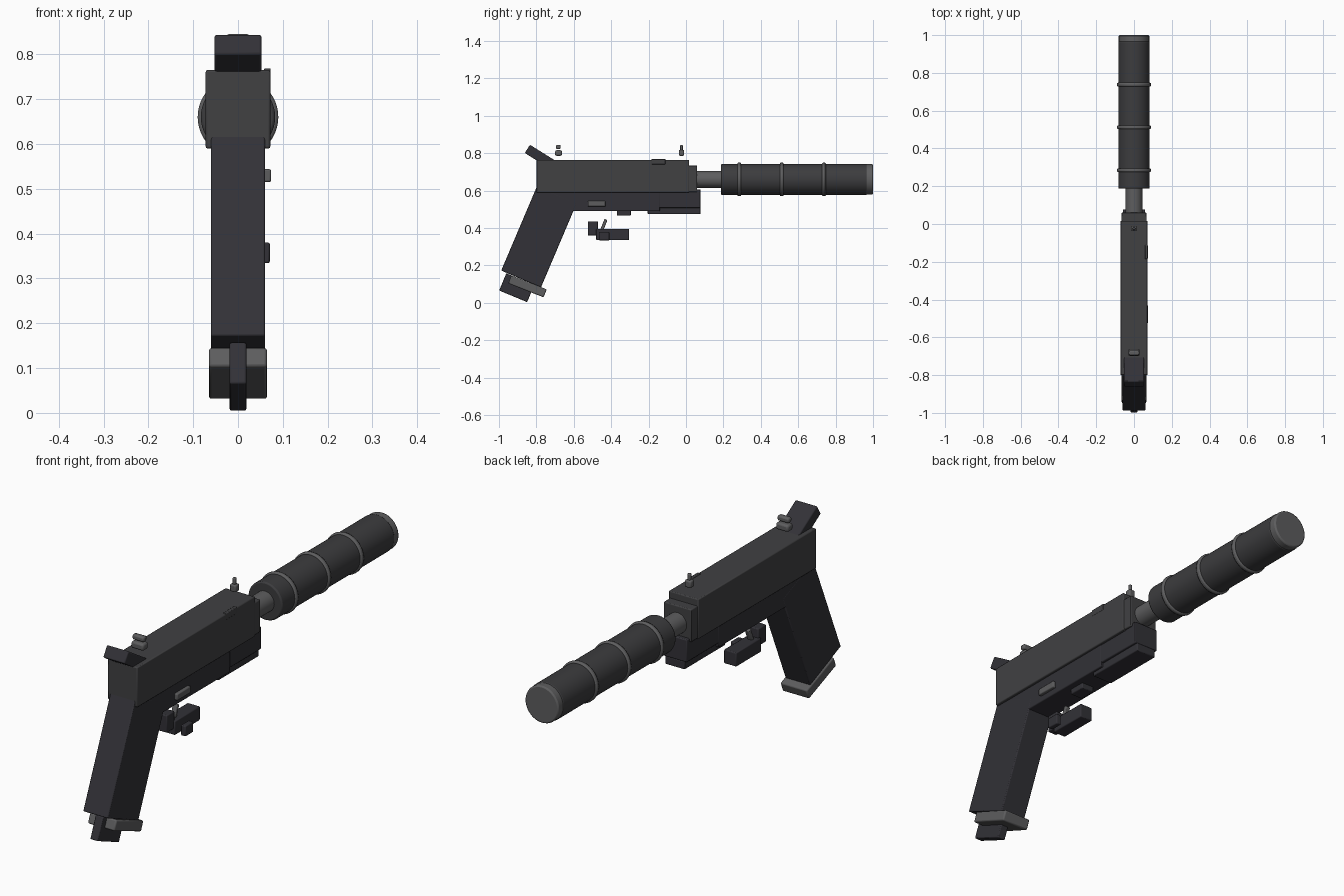
import bpy, math

if "Cube" in bpy.data.objects:
    bpy.data.objects.remove(bpy.data.objects["Cube"])


def material(name, r, g, b):
    m = bpy.data.materials.new(name)
    m.diffuse_color = (r, g, b, 1)
    m.use_nodes = True
    m.node_tree.nodes["Principled BSDF"].inputs["Base Color"].default_value = m.diffuse_color
    return m


STEEL = material("dark_steel", 0.052, 0.052, 0.055)
POLYMER = material("black_polymer", 0.032, 0.031, 0.038)
TUBE = material("tube_black", 0.045, 0.045, 0.048)
METAL = material("grey_metal", 0.11, 0.11, 0.113)


def finish(ob, name, mat, bevel):
    ob.name = name
    ob.data.materials.append(mat)
    if bevel:
        mod = ob.modifiers.new("bevel", 'BEVEL')
        mod.width, mod.segments = bevel, 2
        mod.limit_method = 'ANGLE'
        mod.angle_limit = math.radians(40)
    bpy.ops.object.shade_smooth_by_angle(angle=math.radians(35))
    return ob


def box(name, x, y, z, mat, bevel=0.004):
    """Box from (min, max) ranges."""
    return tilted(name, [(a[0] + a[1]) / 2 for a in (x, y, z)],
                  [a[1] - a[0] for a in (x, y, z)], 0, mat, bevel)


def tilted(name, centre, size, deg, mat, bevel=0.004):
    """Box leaning about the x axis."""
    bpy.ops.mesh.primitive_cube_add(size=1, location=centre)
    ob = bpy.context.object
    ob.scale = size
    bpy.ops.object.transform_apply(location=False, rotation=False, scale=True)
    ob.rotation_euler.x = math.radians(deg)
    return finish(ob, name, mat, bevel)


def tube(name, y0, y1, r, mat, bevel=0.004, z=0.66):
    """Cylinder along y."""
    bpy.ops.mesh.primitive_cylinder_add(vertices=48, radius=r, depth=y1 - y0,
                                        location=(0, (y0 + y1) / 2, z),
                                        rotation=(math.pi / 2, 0, 0))
    return finish(bpy.context.object, name, mat, bevel)


def sym(w):
    return (-w, w)


# Slide and its front block
box("slide", sym(0.072), (-0.80, 0.017), (0.59, 0.765), STEEL)
box("slide_nose", sym(0.067), (0.0, 0.06), (0.592, 0.735), STEEL)
box("side_port", (0.058, 0.073), (-0.185, -0.11), (0.74, 0.769), STEEL, 0.003)

# Frame, dust cover and accessory rail
box("frame", sym(0.06), (-0.78, -0.14), (0.49, 0.60), POLYMER)
box("dust_cover", sym(0.058), (-0.147, 0.078), (0.508, 0.607), POLYMER)
box("rail", sym(0.048), (-0.205, 0.078), (0.474, 0.51), POLYMER)
box("under_lug", sym(0.03), (-0.37, -0.295), (0.467, 0.50), POLYMER)
box("side_lever", (0.05, 0.074), (-0.525, -0.43), (0.515, 0.544), METAL)

# Grip with base plate and bottom tab
tilted("grip", (0, -0.786, 0.353), (0.121, 0.231, 0.49), -23, POLYMER)
tilted("base_plate", (0, -0.8475, 0.088), (0.13, 0.203, 0.046), -21.5, METAL, 0.006)
tilted("bottom_tab", (0, -0.905, 0.081), (0.037, 0.162, 0.10), -22.5, POLYMER)

# Rear spur
tilted("rear_spur", (0, -0.776, 0.778), (0.105, 0.17, 0.052), -32, POLYMER, 0.005)

# Guard parts and trigger
box("guard_bar", sym(0.03), (-0.48, -0.305), (0.335, 0.396), POLYMER)
box("guard_rear", sym(0.022), (-0.525, -0.47), (0.36, 0.436), POLYMER)
box("side_button", (0.048, 0.071), (-0.465, -0.41), (0.334, 0.38), POLYMER)
tilted("trigger", (0, -0.44, 0.415), (0.022, 0.017, 0.066), -22, METAL)

# Sights
box("rear_sight_base", sym(0.03), (-0.70, -0.663), (0.786, 0.816), METAL, 0.008)
box("rear_sight_top", sym(0.028), (-0.695, -0.67), (0.822, 0.845), METAL, 0.007)
box("front_sight_base", sym(0.015), (-0.038, -0.01), (0.786, 0.818), METAL, 0.006)
box("front_sight_post", sym(0.007), (-0.031, -0.017), (0.81, 0.845), METAL, 0.004)

# Barrel and long tube with bands
tube("barrel", 0.03, 0.21, 0.045, METAL, 0)
tube("muzzle_tube", 0.187, 0.968, 0.083, TUBE, 0.006)
tube("tube_end_cap", 0.96, 1.0, 0.081, METAL, 0.006)
for i, y in enumerate((0.285, 0.512, 0.738)):
    tube(f"tube_band_{i + 1}", y - 0.01, y + 0.01, 0.09, METAL, 0.006)
